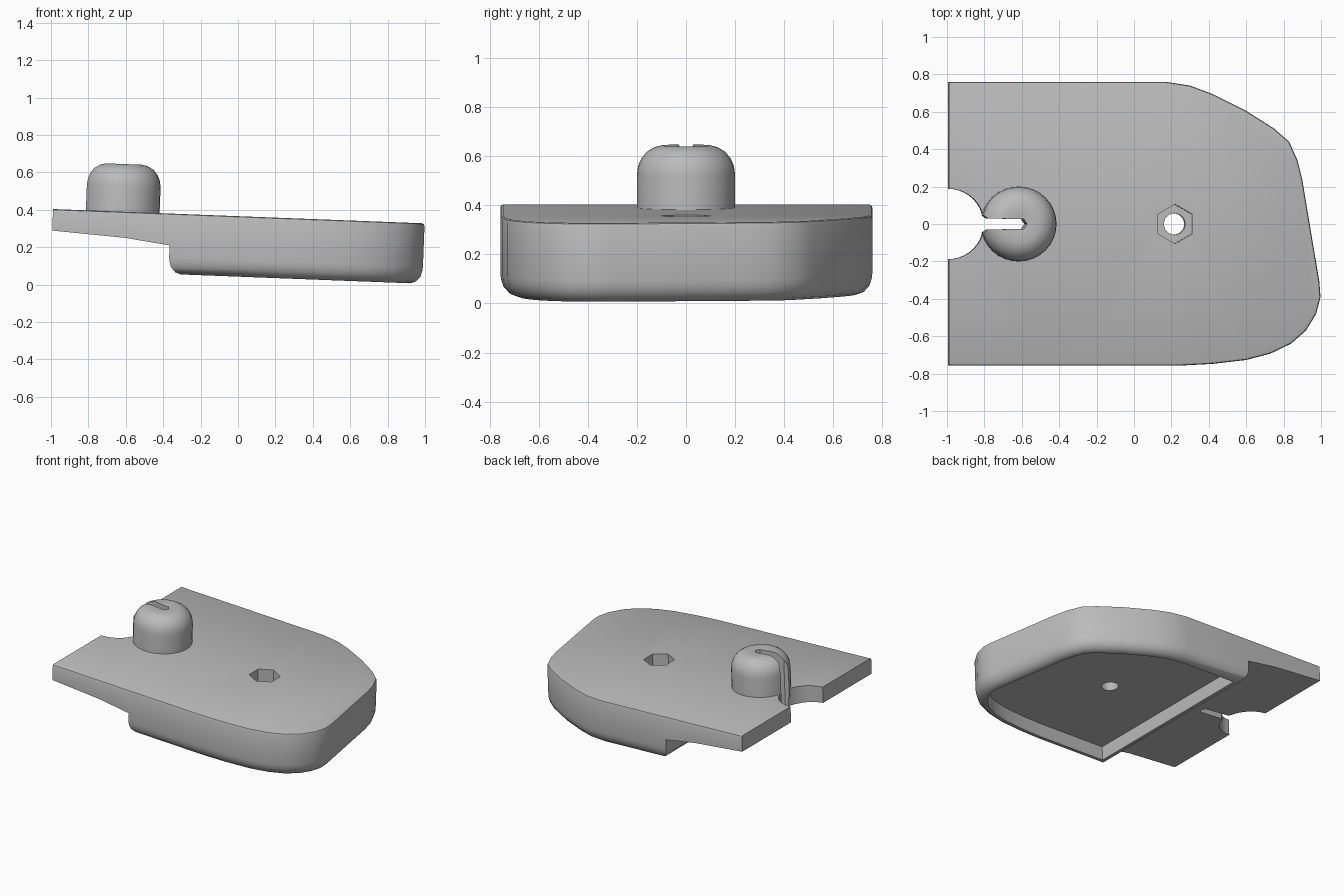
import bpy, bmesh
from math import sin, cos, pi, tau
from mathutils import Vector, Matrix

cube = bpy.data.objects.get("Cube")
if cube:
    bpy.data.objects.remove(cube)

grey = bpy.data.materials.new("mid_grey")
grey.use_nodes = True
grey.diffuse_color = (0.5, 0.5, 0.5, 1)
grey.node_tree.nodes["Principled BSDF"].inputs["Base Color"].default_value = (0.5, 0.5, 0.5, 1)

# The whole model leans slightly down toward +x
TILT = Matrix.Translation((-0.012, 0, 0.043)) @ Matrix.Rotation(0.0385, 4, 'Y')
END, STEP, TOP = -0.99, -0.36, 0.323


def make_object(name, bm):
    bmesh.ops.recalc_face_normals(bm, faces=bm.faces)
    mesh = bpy.data.meshes.new(name)
    bm.to_mesh(mesh)
    bm.free()
    ob = bpy.data.objects.new(name, mesh)
    bpy.context.collection.objects.link(ob)
    mesh.materials.append(grey)
    return ob


def inset(points, d):
    """Offset a counter-clockwise outline inward by d."""
    result = []
    for i, p in enumerate(points):
        a = (p - points[i - 1]).normalized()
        b = (points[(i + 1) % len(points)] - p).normalized()
        n1, n2 = Vector((-a.y, a.x)), Vector((-b.y, b.x))
        result.append(p + (n1 + n2) * d / (1 + n1.dot(n2)))
    return result


def loft(points, rings, keep_end=False):
    """Stack inset copies of an outline, given as (inset, height)."""
    bm = bmesh.new()
    loops = []
    for d, z in rings:
        loop = inset(points, d)
        if keep_end:
            for p in loop:
                p.x = END if p.x < END + 0.05 else p.x
        loops.append([bm.verts.new((p.x, p.y, z)) for p in loop])
    n = len(points)
    for lo, hi in zip(loops, loops[1:]):
        for i in range(n):
            j = (i + 1) % n
            bm.faces.new((lo[i], lo[j], hi[j], hi[i]))
    bm.faces.new(loops[0][::-1])
    bm.faces.new(loops[-1])
    return bm


def prism(points, z0, z1):
    return make_object("cutter", loft([Vector(p) for p in points], [(0, z0), (0, z1)]))


def ngon(x, radius, sides):
    return [(x + radius * sin(-i * tau / sides), radius * cos(i * tau / sides)) for i in range(sides)]


def cut(ob, *cutters):
    for cutter in cutters:
        mod = ob.modifiers.new("cut", 'BOOLEAN')
        mod.operation = 'DIFFERENCE'
        mod.solver = 'EXACT'
        mod.object = cutter
        bpy.context.view_layer.objects.active = ob
        bpy.ops.object.modifier_apply(modifier=mod.name)


# Lopsided rounded nose shared by the plate and the lower body
nose = [(0.25, -0.757), (0.42, -0.748), (0.6, -0.727), (0.73, -0.693), (0.84, -0.64),
        (0.92, -0.57), (0.975, -0.48), (0.998, -0.39), (0.992, -0.31),
        (0.9, 0.24), (0.875, 0.34), (0.83, 0.44), (0.75, 0.51), (0.6, 0.605),
        (0.42, 0.695), (0.3, 0.74), (0.17, 0.76)]


def outline(back):
    return [Vector(p) for p in [(back, -0.757)] + nose + [(back, 0.76)]]


# Top plate with a tail whose underside thins toward the end
bm = loft(outline(END), [(0, 0.153), (0, TOP - 0.014), (0.004, TOP - 0.004), (0.013, TOP)], True)
for x in (-0.6, STEP):
    bmesh.ops.bisect_plane(bm, geom=bm.verts[:] + bm.edges[:] + bm.faces[:],
                           plane_co=(x, 0, 0), plane_no=(1, 0, 0))
for v in bm.verts:
    if v.co.z < 0.16 and v.co.x < STEP - 0.01:
        v.co.z = 0.184 if v.co.x > -0.7 else 0.208
plate = make_object("top_plate", bm)

# Lower body: rounded bottom rim around a shallow open recess
body = make_object("lower_body", loft(outline(STEP), [
    (0.075, 0.1), (0.075, 0), (0.065, 0), (0.036, 0.01), (0.012, 0.037),
    (0.003, 0.065), (0, 0.09), (0, 0.153)]))

# Round knob with a slightly dished top
KNOB_X = -0.62
profile = [(0.2, 0.26), (0.2, 0.46), (0.195, 0.495), (0.182, 0.525), (0.16, 0.552),
           (0.13, 0.57), (0.1, 0.578), (0.05, 0.576), (0, 0.571)]
bm = bmesh.new()
verts = [bm.verts.new((r, 0, z)) for r, z in profile]
edges = [bm.edges.new(pair) for pair in zip(verts, verts[1:])]
bmesh.ops.spin(bm, geom=verts + edges, cent=(0, 0, 0), axis=(0, 0, 1), angle=tau, steps=32)
bmesh.ops.remove_doubles(bm, verts=bm.verts, dist=0.0005)
bmesh.ops.holes_fill(bm, edges=[e for e in bm.edges if e.is_boundary])
bmesh.ops.translate(bm, verts=bm.verts, vec=(KNOB_X, 0, 0))
knob = make_object("knob", bm)

# Openings: bite in the tail end, slot, hexagonal pocket and bolt hole
bite = prism(ngon(END, 0.188, 40), -0.2, 1)
slot = prism([(-0.9, -0.05), (-0.81, -0.045), (-0.79, -0.03), (-0.6, -0.026), (-0.582, 0),
              (-0.6, 0.026), (-0.79, 0.03), (-0.81, 0.045), (-0.9, 0.05)], -0.2, 1)
pocket = prism(ngon(0.22, 0.105, 6), 0.22, 1)
hole = prism(ngon(0.22, 0.058, 12), -0.2, 1.1)
cut(plate, bite, slot, pocket, hole)
cut(body, hole)
cut(knob, slot)
for cutter in (bite, slot, pocket, hole):
    bpy.data.objects.remove(cutter)

# Lean every part and smooth the curved sides
for ob in (plate, body, knob):
    ob.data.transform(TILT)
    bpy.ops.object.select_all(action='DESELECT')
    ob.select_set(True)
    bpy.context.view_layer.objects.active = ob
    bpy.ops.object.shade_smooth_by_angle(angle=pi / 6)
